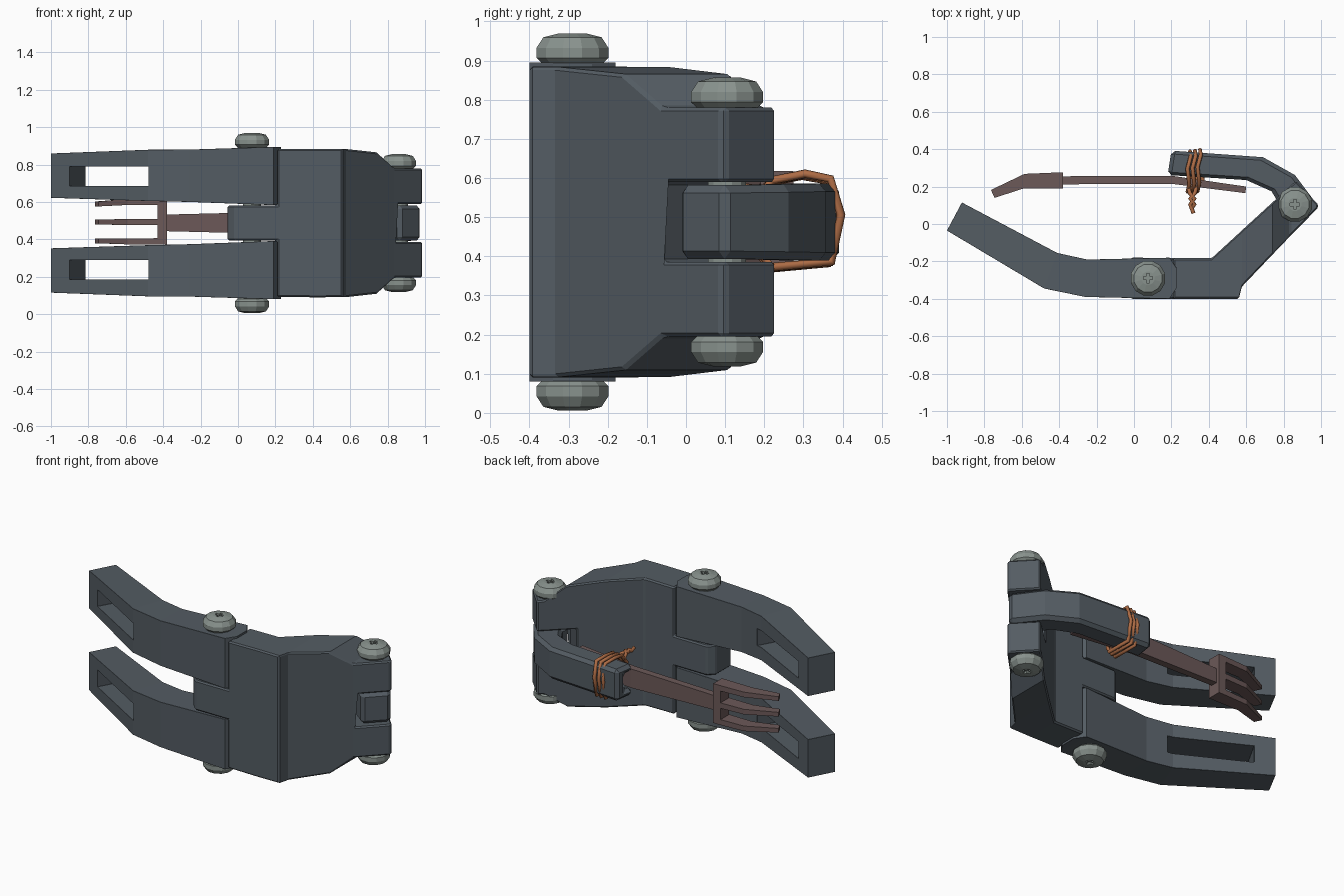
import bpy, bmesh, math
from mathutils import Matrix

if "Cube" in bpy.data.objects:
    bpy.data.objects.remove(bpy.data.objects["Cube"])

C = 0.4875  # mid height, everything mirrors about it


def mat(name, rgb):
    m = bpy.data.materials.new(name)
    m.diffuse_color = (*rgb, 1)
    m.use_nodes = True
    m.node_tree.nodes["Principled BSDF"].inputs["Base Color"].default_value = m.diffuse_color
    return m


SLATE = mat("slate_grey", (0.088, 0.107, 0.125))
STEEL = mat("pale_steel", (0.25, 0.29, 0.27))
RUST = mat("rusty_brown", (0.15, 0.10, 0.098))
COPPER = mat("copper", (0.42, 0.15, 0.06))


def finish(bm, name, material):
    bmesh.ops.recalc_face_normals(bm, faces=bm.faces)
    me = bpy.data.meshes.new(name)
    bm.to_mesh(me)
    bm.free()
    ob = bpy.data.objects.new(name, me)
    bpy.context.collection.objects.link(ob)
    if material:
        me.materials.append(material)
    return ob


def rings(name, loops, material):
    """Solid skinned through closed loops of points."""
    bm = bmesh.new()
    vs = [[bm.verts.new(p) for p in loop] for loop in loops]
    n = len(vs[0])
    for a, b in zip(vs, vs[1:]):
        for i in range(n):
            bm.faces.new((a[i], a[(i + 1) % n], b[(i + 1) % n], b[i]))
    bm.faces.new(vs[0])
    bm.faces.new(vs[-1])
    return finish(bm, name, material)


def loft(name, stations, material, s=1):
    """Stations: outer x, y, inner x, y, low z, high z (relative to C)."""
    return rings(name, [[(a, b, C + s * lo), (c, d, C + s * lo), (c, d, C + s * hi), (a, b, C + s * hi)]
                        for a, b, c, d, lo, hi in stations], material)


def box(name, centre, size, angle=0, material=None):
    bm = bmesh.new()
    bmesh.ops.create_cube(bm, size=1, matrix=Matrix.Translation(centre)
                          @ Matrix.Rotation(angle, 4, 'Z') @ Matrix.Diagonal((*size, 1)))
    return finish(bm, name, material)


def apply(ob, mod):
    bpy.context.view_layer.objects.active = ob
    bpy.ops.object.modifier_apply(modifier=mod.name)


def cut(ob, cutter):
    m = ob.modifiers.new("cut", 'BOOLEAN')
    m.operation, m.solver, m.object = 'DIFFERENCE', 'EXACT', cutter
    apply(ob, m)
    bpy.data.objects.remove(cutter)


def bevel(ob, width):
    m = ob.modifiers.new("bevel", 'BEVEL')
    m.width, m.segments, m.limit_method = width, 1, 'ANGLE'
    m.angle_limit = math.radians(40)
    apply(ob, m)


# two slotted fingers
for side, s in (("upper", 1), ("lower", -1)):
    f = loft(side + "_finger", [
        (-1.0, -0.035, -0.92, 0.115, 0.135, 0.372),
        (-0.48, -0.345, -0.41, -0.155, 0.118, 0.392),
        (-0.26, -0.39, -0.25, -0.19, 0.113, 0.393),
        (0.19, -0.40, 0.19, -0.18, 0.096, 0.407),
        (0.23, -0.34, 0.23, -0.24, 0.096, 0.407)], SLATE, s)
    cut(f, box("slot", (-0.636, -0.124, C + s * 0.25), (0.49, 0.6, 0.104), math.radians(-29.4)))
    bevel(f, 0.012)

# palm with tongue and thumb notch
palm = loft("palm", [(a, b, a, d, -h, h) for a, b, d, h in (
    (-0.055, -0.36, -0.22, 0.392), (-0.015, -0.40, -0.18, 0.392),
    (0.415, -0.40, -0.183, 0.397), (0.56, -0.40, -0.05, 0.396),
    (0.577, -0.335, -0.034, 0.396), (0.74, -0.164, 0.115, 0.378),
    (0.835, -0.065, 0.203, 0.292), (0.865, -0.035, 0.23, 0.292),
    (0.985, 0.088, 0.104, 0.292))], SLATE)
for s in (1, -1):
    cut(palm, box("finger_gap", (0.0, -0.29, C + s * 0.343), (0.42, 0.5, 0.5)))
cut(palm, box("notch", (0.94, 0.19, C), (0.5, 0.6, 0.204), math.radians(46)))
bevel(palm, 0.014)

# thumb
thumb = loft("thumb", [(a, b, c, d, -h, h) for a, b, c, d, h in (
    (0.20, 0.392, 0.18, 0.262, 0.098), (0.69, 0.357, 0.60, 0.235, 0.098),
    (0.86, 0.262, 0.735, 0.175, 0.096), (0.983, 0.098, 0.78, 0.10, 0.094),
    (0.865, -0.022, 0.775, 0.05, 0.094))], SLATE)
cut(thumb, box("end_slot", (0.18, 0.285, C), (0.12, 0.075, 0.10)))
bevel(thumb, 0.02)


def circle(x, y, z, r, n=12):
    return [(x + r * math.cos(2 * math.pi * (i + .5) / n),
             y + r * math.sin(2 * math.pi * (i + .5) / n), z) for i in range(n)]


# domed screws with cross recess, and the hinge pins
for joint, x, y, base in (("finger", 0.075, -0.29, 0.405), ("thumb", 0.86, 0.105, 0.292)):
    for side, s in (("upper", 1), ("lower", -1)):
        screw = rings(f"{side}_{joint}_screw", [
            circle(x, y, C + s * (base + h), r) for r, h in (
                (0.08, -0.01), (0.08, 0.0), (0.095, 0.014), (0.095, 0.04), (0.077, 0.067), (0.036, 0.077))], STEEL)
        top = C + s * (base + 0.077)
        for size in ((0.05, 0.016, 0.03), (0.016, 0.05, 0.03)):
            cut(screw, box("recess", (x, y, top), size))
    rings(joint + "_pin", [circle(x, y, C + s * (base - 0.01), 0.05) for s in (-1, 1)], STEEL)

# fork
loft("fork_handle", [(-0.40, 0.255, -0.40, 0.212, -0.043, 0.045),
                     (0.20, 0.258, 0.20, 0.215, -0.058, 0.060),
                     (0.60, 0.20, 0.595, 0.165, -0.062, 0.064)], RUST)
loft("fork_head", [(-0.43, 0.275, -0.43, 0.19, -0.115, 0.13),
                   (-0.38, 0.275, -0.38, 0.19, -0.115, 0.13)], RUST)
for name, z0, z1 in (("upper", 0.113, 0.102), ("middle", 0.006, 0.005), ("lower", -0.098, -0.095)):
    loft(name + "_fork_tine", [(-0.42, 0.275, -0.42, 0.19, z0 - 0.017, z0 + 0.017),
                               (-0.585, 0.268, -0.59, 0.19, z0 - 0.016, z0 + 0.016),
                               (-0.765, 0.182, -0.745, 0.14, z1 - 0.013, z1 + 0.013)], RUST)


# copper wire: three turns and a twisted tail
def wire(name, pts):
    cu = bpy.data.curves.new(name, 'CURVE')
    cu.dimensions, cu.bevel_depth, cu.bevel_resolution = '3D', 0.011, 1
    cu.use_fill_caps = True
    sp = cu.splines.new('POLY')
    sp.points.add(len(pts) - 1)
    for p, co in zip(sp.points, pts):
        p.co = (*co, 1)
    ob = bpy.data.objects.new(name, cu)
    bpy.context.collection.objects.link(ob)
    cu.materials.append(COPPER)
    bpy.ops.object.select_all(action='DESELECT')
    ob.select_set(True)
    bpy.context.view_layer.objects.active = ob
    bpy.ops.object.convert(target='MESH')


TURN = ((0.175, 0.53), (0.215, 0.588), (0.30, 0.605), (0.365, 0.592), (0.392, 0.50),
        (0.368, 0.38), (0.22, 0.367), (0.17, 0.43))
wire("wire_wrap", [(0.287 + 0.027 * (k + i / 8) + 0.008 * math.sin(2.4 * i), y + 0.004 * (k - 1), z + 0.003 * k)
                   for k in range(3) for i, (y, z) in enumerate(TURN)][:-1])
for n, s in enumerate((1, -1)):
    wire(f"wire_tail_{n + 1}", [(0.312 + s * w, y, z) for w, y, z in (
        (0.022, 0.20, 0.56), (0.014, 0.165, 0.575), (-0.012, 0.135, 0.58),
        (0.012, 0.105, 0.575), (-0.006, 0.07 + 0.012 * s, 0.57))])
